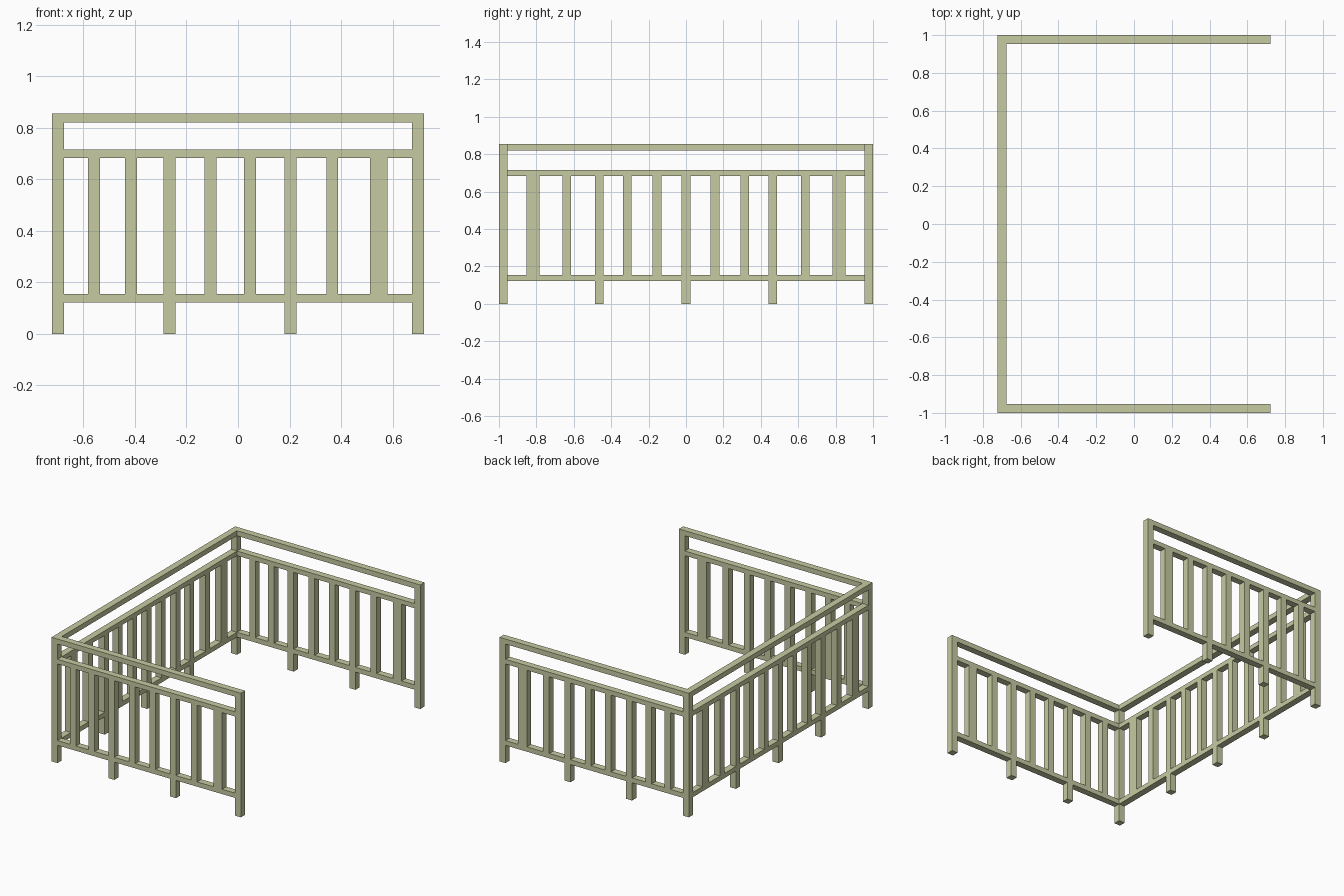
import bpy
import bmesh
from mathutils import Vector

cube = bpy.data.objects.get("Cube")
if cube:
    bpy.data.objects.remove(cube, do_unlink=True)

paint = bpy.data.materials.new("pale_sage_paint")
paint.use_nodes = True
colour = (0.57, 0.60, 0.36, 1)
paint.diffuse_color = colour
paint.node_tree.nodes["Principled BSDF"].inputs["Base Color"].default_value = colour

# Shared dimensions: half extents, timber thickness, rail heights
HX, HY, T = 0.722, 1.0, 0.046
HEIGHT = 0.855
TOP, MID, LOW = (0.82, HEIGHT), (0.683, 0.715), (0.122, 0.155)


def build(name, boxes):
    """One object from boxes given as (min corner, max corner)."""
    bm = bmesh.new()
    for lo, hi in boxes:
        lo, hi = Vector(lo), Vector(hi)
        verts = bmesh.ops.create_cube(bm, size=1)["verts"]
        bmesh.ops.scale(bm, vec=hi - lo, verts=verts)
        bmesh.ops.translate(bm, vec=(lo + hi) / 2, verts=verts)
    mesh = bpy.data.meshes.new(name)
    bm.to_mesh(mesh)
    bm.free()
    mesh.materials.append(paint)
    bpy.context.collection.objects.link(bpy.data.objects.new(name, mesh))


def fence(name, along_y, across, half, balusters, feet):
    """A railing panel between two posts; across is its thickness range."""
    def bar(u0, u1, z0, z1):
        a, b = across
        if along_y:
            return (a, u0, z0), (b, u1, z1)
        return (u0, a, z0), (u1, b, z1)

    inner = half - T
    for part, span in (("top_rail", TOP), ("middle_rail", MID), ("bottom_rail", LOW)):
        build(f"{name}_{part}", [bar(-inner, inner, *span)])
    build(f"{name}_balusters",
          [bar(c - w / 2, c + w / 2, LOW[1], MID[0]) for c, w in balusters])
    build(f"{name}_feet", [bar(c - T / 2, c + T / 2, 0, LOW[0]) for c in feet])


# Corner and end posts
for side, y0 in (("front", -HY), ("back", HY - T)):
    for end, x0 in (("right", -HX), ("left", HX - T)):
        build(f"{side}_{end}_post", [((x0, y0, 0), (x0 + T, y0 + T, HEIGHT))])

# Front and back panels, with one wide slat at the open end
short_slats = [(c, T) for c in (-0.559, -0.416, -0.266, -0.107, 0.047, 0.204, 0.366)]
short_slats.append((0.546, 0.067))
for side, across in (("front", (-HY, T - HY)), ("back", (HY - T, HY))):
    fence(side, False, across, HX, short_slats, (-0.266, 0.204))

# Long side panel, symmetric about its middle
long_slats = [(0, T)]
for c, w in ((0.155, T), (0.315, T), (0.464, T), (0.637, T), (0.818, 0.07)):
    long_slats += [(-c, w), (c, w)]
fence("right_side", True, (-HX, T - HX), HY, long_slats, (-0.464, 0, 0.464))
